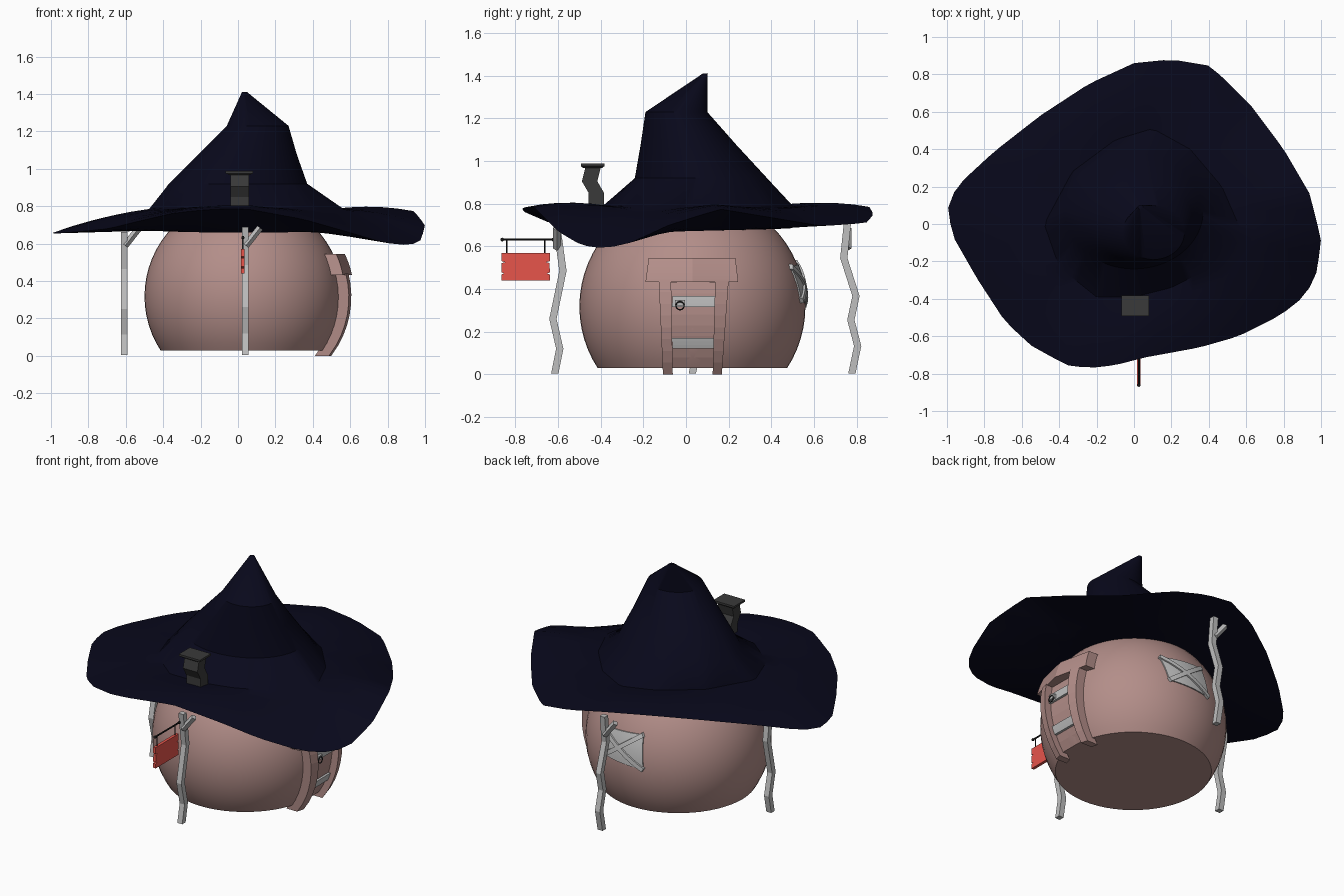
import bpy, bmesh, math
from mathutils import Vector, Matrix

if "Cube" in bpy.data.objects:
    bpy.data.objects.remove(bpy.data.objects["Cube"])

def material(name, rgb):
    m = bpy.data.materials.new(name)
    m.diffuse_color = (*rgb, 1)
    m.use_nodes = True
    m.node_tree.nodes["Principled BSDF"].inputs["Base Color"].default_value = m.diffuse_color
    return m

NAVY = material("navy_felt", (0.0025, 0.0025, 0.011))
PINK = material("dusty_pink_plaster", (0.45, 0.27, 0.25))
GREY = material("pale_grey_wood", (0.52, 0.52, 0.52))
STONE = material("dark_chimney_stone", (0.042, 0.042, 0.042))
RED = material("red_board", (0.85, 0.095, 0.075))
IRON = material("black_iron", (0.01, 0.01, 0.01))

C, R = Vector((0.03, 0.03, 0.318)), 0.53     # body sphere

def finish(name, bm, mat, smooth=None):
    bmesh.ops.recalc_face_normals(bm, faces=bm.faces)
    me = bpy.data.meshes.new(name)
    bm.to_mesh(me)
    bm.free()
    ob = bpy.data.objects.new(name, me)
    bpy.context.collection.objects.link(ob)
    me.materials.append(mat)
    if smooth:
        bpy.ops.object.select_all(action='DESELECT')
        ob.select_set(True)
        bpy.context.view_layer.objects.active = ob
        bpy.ops.object.shade_smooth_by_angle(angle=math.radians(smooth))
    return ob

def loft(name, rings, mat, smooth=None):
    bm = bmesh.new()
    vs = [[bm.verts.new(p) for p in r] for r in rings]
    n = len(rings[0])
    for a, b in zip(vs, vs[1:]):
        for i in range(n):
            bm.faces.new((a[i], a[(i + 1) % n], b[(i + 1) % n], b[i]))
    bm.faces.new(vs[0][::-1])
    bm.faces.new(vs[-1])
    return finish(name, bm, mat, smooth)

def square(x, y, z, hx, hy):
    return [(x - hx, y - hy, z), (x + hx, y - hy, z), (x + hx, y + hy, z), (x - hx, y + hy, z)]

def rod(name, a, b, r, mat, sides=8):
    a, b = Vector(a), Vector(b)
    d = b - a
    bm = bmesh.new()
    bmesh.ops.create_cone(bm, cap_ends=True, segments=sides, radius1=r, radius2=r, depth=d.length,
                          matrix=Matrix.Translation((a + b) / 2) @ d.to_track_quat('Z', 'Y').to_matrix().to_4x4())
    return finish(name, bm, mat)

def bulge(u, z):
    """Distance of the body wall from its centre, for offset u along the wall."""
    return math.sqrt(R * R - u * u - (z - C.z) ** 2)

def wrap(name, left, right, z0, z1, out0, out1, mat, steps=8):
    """Curved board hugging the +x side of the body; left/right give y at (bottom, top)."""
    rings = []
    for i in range(steps + 1):
        t = i / steps
        z = z0 + (z1 - z0) * t
        ya, yb = (e[0] + (e[1] - e[0]) * t for e in (left, right))
        xa, xb = (C.x + bulge(y - C.y, z) for y in (ya, yb))
        rings.append([(xa + out0, ya, z), (xa + out1, ya, z), (xb + out1, yb, z), (xb + out0, yb, z)])
    return loft(name, rings, mat)

# Round body, cut flat at the bottom
bm = bmesh.new()
bmesh.ops.create_uvsphere(bm, u_segments=56, v_segments=32, radius=R, matrix=Matrix.Translation(C))
cut = bmesh.ops.bisect_plane(bm, geom=bm.verts[:] + bm.edges[:] + bm.faces[:],
                             plane_co=(0, 0, 0.03), plane_no=(0, 0, 1), clear_inner=True)
bmesh.ops.contextual_create(bm, geom=[e for e in cut['geom_cut'] if isinstance(e, bmesh.types.BMEdge)])
finish("round_body", bm, PINK, 35)

# Hat: closed underside, wavy brim outline, bent crown
RIM = [(-1, .07, .655), (-.95, .2, .67), (-.75, .385, .72), (-.5, .58, .76), (-.24, .75, .785), (0, .86, .785),
       (.2, .88, .75), (.41, .845, .71), (.62, .64, .695), (.8, .4, .735), (.94, .16, .775), (1, -.08, .70),
       (.98, -.25, .62), (.92, -.38, .59), (.78, -.49, .605), (.56, -.6, .67), (.35, -.66, .73), (.05, -.715, .785),
       (-.1, -.755, .785), (-.24, -.77, .775), (-.36, -.755, .76), (-.55, -.65, .715), (-.69, -.52, .68),
       (-.84, -.29, .665), (-.96, -.08, .655)]
BASE = [(-.48, 0, .785), (-.33, .28, .79), (-.1, .45, .79), (.1, .51, .785), (.3, .4, .785), (.47, .2, .785),
        (.57, -.03, .785), (.42, -.23, .785), (.2, -.34, .79), (0, -.39, .79), (-.2, -.39, .79), (-.4, -.23, .79)]
N = 72

def by_angle(points, cx, cy):
    """Resample a closed outline at N even angles around its centre."""
    polar = sorted((math.atan2(y - cy, x - cx) % math.tau, x, y, z) for x, y, z in points)
    polar = [(polar[-1][0] - math.tau, *polar[-1][1:])] + polar + [(polar[0][0] + math.tau, *polar[0][1:])]
    ring = []
    for i in range(N):
        a = math.tau * i / N
        for p, q in zip(polar, polar[1:]):
            if p[0] <= a <= q[0]:
                ring.append(Vector(p[1:]).lerp(Vector(q[1:]), (a - p[0]) / (q[0] - p[0])))
                break
    return ring

def ellipse(cx, cy, rx, ry, z, tilt=0):
    angles = [math.tau * i / N for i in range(N)]
    return [Vector((cx + rx * math.cos(a), cy + ry * math.sin(a), z + tilt * math.sin(a))) for a in angles]

rim, base = by_angle(RIM, 0, 0), by_angle(BASE, .04, .03)
under = ellipse(.03, .03, .46, .46, .672, .013)
rings = [ellipse(.03, .03, .2, .2, .672), under]
rings += [[p.lerp(q, t) for p, q in zip(under, rim)] for t in (.25, .5, .75)]
rings.append(rim)
for t in (.2, .4, .6, .8):
    rings.append([p.lerp(q, t) + Vector((0, 0, .07 * t * (1 - t))) for p, q in zip(rim, base)])
rings += [base, ellipse(0, .07, .37, .31, .92), ellipse(.05, .012, .265, .225, 1.075),
          ellipse(.105, -.045, .165, .145, 1.23), ellipse(.035, .09, .014, .012, 1.41)]
loft("pointed_hat_roof", rings, NAVY, 35)

# Crooked chimney with a cap
loft("chimney", [square(.01, y, z, .05, .036) for y, z in
                 ((-.42, .76), (-.42, .85), (-.452, .905), (-.436, .97))], STONE)
loft("chimney_cap", [square(.007, -.438, .968, .055, .045), square(.007, -.438, .976, .073, .055),
                     square(.007, -.438, .988, .073, .055)], STONE)

# Crooked poles holding the brim, each with a short brace
FRONT = [(-.615, 0.005), (-.592, .12), (-.624, .26), (-.577, .485), (-.605, .69)]
BACK = [(.778, .005), (.805, .133), (.773, .255), (.797, .367), (.74, .545), (.757, .71)]
LEFT = [(y + .645, z * .96) for y, z in FRONT]
for name, x, path, side in (("front", .038, FRONT, 1), ("left", -.608, LEFT, 1), ("back", .04, BACK, -1)):
    loft(name + "_pole", [square(x, y, z, .017, .017) for y, z in path], GREY)
    y = path[-1][0]
    rod(name + "_brace", (x + side * .005, y, .59), (x + side * .08, y, .685), .018, GREY, 4)

# Door with jambs, lintel and pale planks on the right side
wrap("door", (-.075, -.075), (.145, .145), .03, .43, -.03, .012, PINK)
wrap("left_jamb", (-.108, -.128), (-.062, -.07), .0, .44, -.02, .055, PINK)
wrap("right_jamb", (.125, .137), (.168, .2), .0, .44, -.02, .055, PINK)
wrap("lintel_left", (-.19, -.175), (.03, .03), .432, .545, -.03, .062, PINK)
wrap("lintel_right", (.03, .03), (.245, .232), .432, .545, -.03, .062, PINK)
wrap("upper_plank", (-.066, -.062), (.136, .138), .315, .368, 0, .024, GREY, 3)
wrap("lower_plank", (-.062, -.066), (.138, .134), .122, .17, 0, .024, GREY, 3)

# Door knocker
bm = bmesh.new()
bmesh.ops.create_cube(bm, size=1, matrix=Matrix.Translation((.583, -.028, .335)) @ Matrix.Diagonal((.014, .045, .025, 1)))
finish("knocker_plate", bm, GREY)
bpy.ops.mesh.primitive_torus_add(major_segments=20, minor_segments=6, major_radius=.019, minor_radius=.003,
                                 location=(.592, -.028, .322), rotation=(0, math.pi / 2, 0))
ring = bpy.context.object
ring.name = "knocker_ring"
ring.data.materials.append(IRON)

# Skewed back window: pale panel and crossed planks, curved with the wall
def back_strip(name, a0, a1, b0, b1, out, mat, steps=8):
    """Curved patch between edge a0-b0 and edge a1-b1, given as (x, z)."""
    bm = bmesh.new()
    def point(i, j, d):
        s, t = i / steps, j / steps
        x, z = Vector(a0).lerp(Vector(b0), t).lerp(Vector(a1).lerp(Vector(b1), t), s)
        return bm.verts.new((x, C.y + bulge(x - C.x, z) + d, z))
    grid = [[point(i, j, out) for j in range(steps + 1)] for i in range(steps + 1)]
    faces = [bm.faces.new((grid[i][j], grid[i + 1][j], grid[i + 1][j + 1], grid[i][j + 1]))
             for i in range(steps) for j in range(steps)]
    sides = bmesh.ops.extrude_face_region(bm, geom=faces)['geom']
    bmesh.ops.translate(bm, vec=(0, -.03, 0), verts=[v for v in sides if isinstance(v, bmesh.types.BMVert)])
    return finish(name, bm, mat, 35)

W = [(-.09, .325), (.19, .345), (.225, .505), (-.065, .525)]
back_strip("back_window_panel", W[0], W[1], W[3], W[2], .006, GREY)
bars = (("diagonal_a", 0, 2), ("diagonal_b", 1, 3))
for name, i, j in bars:
    a, b = Vector(W[i]), Vector(W[j])
    d = (b - a).normalized()
    n = Vector((-d.y, d.x)) * .013
    back_strip("window_" + name, a - n, b - n, a + n, b + n, .016, GREY)

# Hanging sign: iron rod, chains and a notched red board
X = .026
rod("sign_rod", (X, -.865, .632), (X, -.605, .632), .005, IRON)
for y in (-.862, -.622):
    bm = bmesh.new()
    bmesh.ops.create_icosphere(bm, subdivisions=2, radius=.009, matrix=Matrix.Translation((X, y, .632)))
    finish("rod_knob", bm, IRON, 60)
for y in (-.84, -.662):
    rod("sign_chain", (X, y, .632), (X, y, .565), .003, IRON, 6)
edge = [(.44, 0), (.468, 0), (.473, .014), (.478, 0), (.522, .002), (.526, .018), (.531, 0), (.57, 0)]
outline = [(-.638 - d, z) for z, d in edge] + [(-.866 + d, z) for z, d in reversed(edge)]
loft("sign_board", [[(x, y, z) for y, z in outline] for x in (X - .009, X + .009)], RED)
